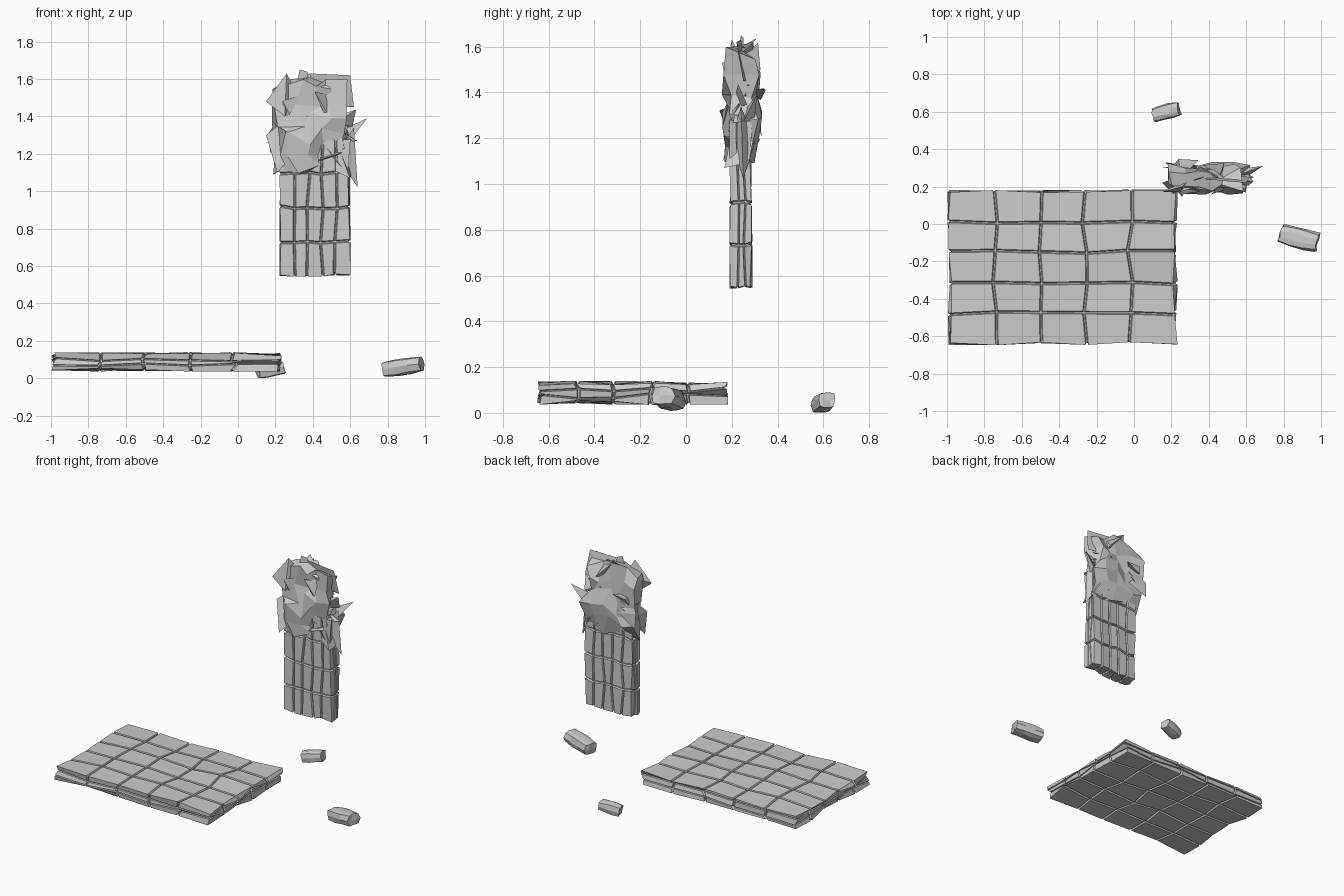
import bpy, bmesh, math, random
from mathutils import Vector, Matrix

if "Cube" in bpy.data.objects:
    bpy.data.objects.remove(bpy.data.objects["Cube"])


def make_object(name, bm):
    bmesh.ops.recalc_face_normals(bm, faces=bm.faces)
    mesh = bpy.data.meshes.new(name)
    bm.to_mesh(mesh)
    bm.free()
    ob = bpy.data.objects.new(name, mesh)
    bpy.context.collection.objects.link(ob)
    return ob


def axis_stops(lo, hi, n, gap):
    """Stops along one axis: (position, node number, is groove bottom)."""
    stops = []
    for i in range(n + 1):
        c = lo + (hi - lo) * i / n
        if gap and 0 < i < n:
            stops += [(c - gap, i, False), (c - gap * .4, i, True),
                      (c + gap * .4, i, True), (c + gap, i, False)]
        else:
            stops.append((c, i, False))
    return stops


def block(name, lo, hi, cells, gaps=(0, 0, 0), depth=0, jitter=(0, 0, 0), seed=1, warp=None):
    """Uneven box skin, divided into cells by sunken grooves."""
    rng = random.Random(seed)
    axes = [axis_stops(lo[a], hi[a], cells[a], gaps[a]) for a in range(3)]
    last = [len(s) - 1 for s in axes]
    offsets, verts = {}, {}
    bm = bmesh.new()

    def vert(ix):
        if ix not in verts:
            stops = [axes[a][ix[a]] for a in range(3)]
            node = tuple(s[1] for s in stops)
            if node not in offsets:
                offsets[node] = Vector([rng.uniform(-j, j) for j in jitter])
            p = Vector([s[0] for s in stops])
            if any(s[2] for s in stops):
                for a in range(3):
                    if ix[a] == 0:
                        p[a] += depth
                    elif ix[a] == last[a]:
                        p[a] -= depth
            if warp:
                p = warp(p)
            verts[ix] = bm.verts.new(p + offsets[node])
        return verts[ix]

    for a in range(3):
        b, c = (a + 1) % 3, (a + 2) % 3
        for end in (0, last[a]):
            for i in range(last[b]):
                for j in range(last[c]):
                    quad = []
                    for di, dj in ((0, 0), (1, 0), (1, 1), (0, 1)):
                        ix = [0, 0, 0]
                        ix[a], ix[b], ix[c] = end, i + di, j + dj
                        quad.append(vert(tuple(ix)))
                    bm.faces.new(quad)
    return make_object(name, bm)


# Fallen slab lying flat
block("fallen_slab", (-.985, -.64, .045), (.22, .175, .13), (5, 5, 3),
      (.008, .008, .004), .012, (.014, .01, .01), 4)

# Upright slab, lower intact part
block("upright_slab", (.23, .195, .55), (.595, .285, 1.28), (5, 3, 4),
      (.007, .004, .008), .01, (.009, .006, .008), 7)


# Shattered upper part, thickest half way up
def swell(p):
    t = (p.z - 1.1) / .5
    s = .9 + .55 * math.sin(math.pi * min(max(t, 0), 1))
    return Vector((p.x, .24 + (p.y - .24) * s, p.z))


block("shattered_head", (.22, .195, 1.1), (.58, .285, 1.58), (4, 1, 5),
      jitter=(.045, .035, .045), seed=12, warp=swell)

# Loose angular shards round the shattered part
rng = random.Random(23)
bm = bmesh.new()
for k in range(34):
    ang = math.tau * k / 34
    x = .4 + .18 * math.cos(ang) * rng.uniform(.6, 1)
    z = 1.35 + .22 * math.sin(ang) * rng.uniform(.7, 1)
    y = .24 + rng.choice((-1, 1)) * rng.uniform(.01, .07) * (1 - abs(math.sin(ang)) * .5)
    pts = []
    for i in range(4):
        d = Vector((rng.uniform(-1, 1), rng.uniform(-.6, .6), rng.uniform(-1, 1))) * .085
        q = Vector((x, y, z)) + d
        q.x = min(max(q.x, .15), .64)
        q.y = min(max(q.y, .12), .36)
        q.z = min(max(q.z, 1.03), 1.65)
        pts.append(bm.verts.new(q))
    for f in ((0, 1, 2), (0, 1, 3), (0, 2, 3), (1, 2, 3)):
        bm.faces.new([pts[i] for i in f])


# Distinct outer points: corner slivers, top peaks and side spike
def shard(*pts):
    vs = [bm.verts.new(p) for p in pts]
    for f in ((0, 1, 2), (0, 1, 3), (0, 2, 3), (1, 2, 3)):
        bm.faces.new([vs[i] for i in f])


shard((.64, .25, 1.02), (.52, .2, 1.2), (.62, .24, 1.34), (.55, .3, 1.18))
shard((.15, .17, 1.48), (.26, .2, 1.63), (.31, .25, 1.53), (.25, .17, 1.4))
shard((.15, .22, 1.3), (.21, .16, 1.1), (.3, .22, 1.2), (.25, .26, 1.38))
shard((.6, .22, 1.62), (.38, .24, 1.63), (.62, .25, 1.45), (.45, .28, 1.45))
shard((.33, .24, 1.65), (.37, .25, 1.64), (.3, .22, 1.5), (.4, .26, 1.48))
shard((.69, .31, 1.39), (.6, .25, 1.27), (.6, .3, 1.28), (.58, .27, 1.34))
make_object("head_shards", bm)


# Two small broken stones on the ground
def stone(name, centre, size, turn, tilt, seed):
    h = [s / 2 for s in size]

    def rounded(p):
        k = 1 - .12 * (abs(p.x) / h[0]) ** 2
        q = Vector((p.x, p.y * k, p.z * k))
        if abs(q.y) > h[1] * .7 and abs(q.z) > h[2] * .7:
            q.y *= .8
            q.z *= .85
        return q

    ob = block(name, [-v for v in h], h, (3, 3, 2),
               jitter=[s * .04 for s in size], seed=seed, warp=rounded)
    ob.data.transform(Matrix.Translation(centre)
                      @ Matrix.Rotation(math.radians(turn), 4, 'Z')
                      @ Matrix.Rotation(math.radians(tilt), 4, 'Y'))


stone("large_stone", (.882, -.075, .062), (.2, .115, .085), -14, -8, 3)
stone("small_stone", (.172, .6, .045), (.14, .085, .075), 14, -10, 9)
